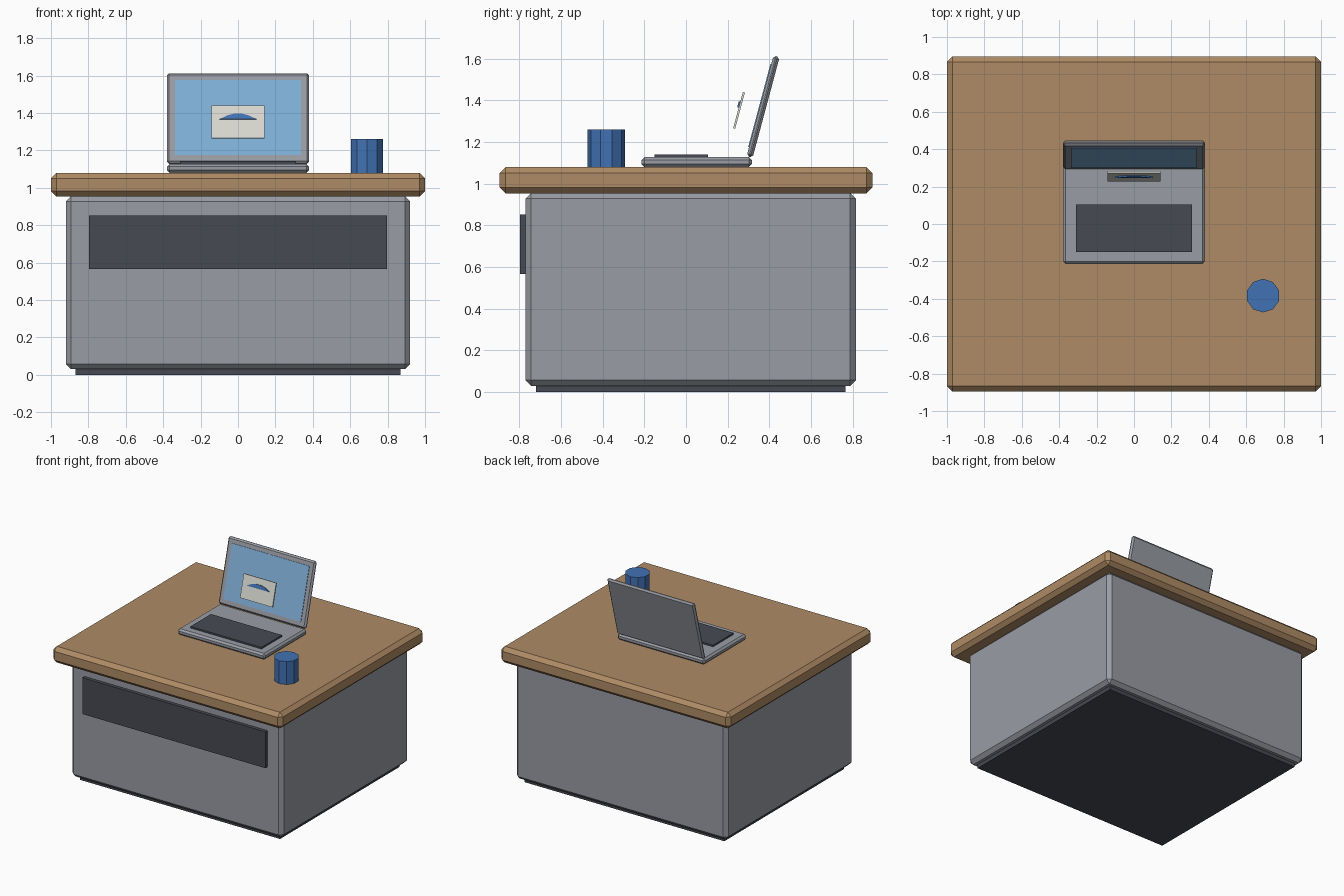
import bpy, bmesh, math
from mathutils import Matrix

if "Cube" in bpy.data.objects:
    bpy.data.objects.remove(bpy.data.objects["Cube"])

def material(name, rgb):
    m = bpy.data.materials.new(name)
    m.diffuse_color = (*rgb, 1)
    m.use_nodes = True
    m.node_tree.nodes["Principled BSDF"].inputs["Base Color"].default_value = m.diffuse_color
    return m

WOOD = material("warm wood", (0.43, 0.26, 0.13))
GREY = material("metal grey", (0.32, 0.335, 0.375))
DARK = material("dark slate", (0.062, 0.068, 0.086))
BLUE = material("strong blue", (0.053, 0.17, 0.46))
SCREEN = material("screen blue", (0.215, 0.43, 0.68))
PAPER = material("off white", (0.70, 0.70, 0.64))
TILT = math.radians(-15)   # lid leans back

def finish(bm, name, mat, loc=(0, 0, 0), tilt=0):
    bmesh.ops.recalc_face_normals(bm, faces=bm.faces[:])
    me = bpy.data.meshes.new(name)
    bm.to_mesh(me)
    bm.free()
    me.materials.append(mat)
    ob = bpy.data.objects.new(name, me)
    ob.location = loc
    ob.rotation_euler.x = tilt
    bpy.context.collection.objects.link(ob)
    return ob

def box(name, mat, size, loc, bevel=0, tilt=0):
    bm = bmesh.new()
    bmesh.ops.create_cube(bm, size=1, matrix=Matrix.Diagonal((*size, 1)))
    if bevel:
        bmesh.ops.bevel(bm, geom=bm.edges[:], offset=bevel, segments=1,
                        affect='EDGES')
    return finish(bm, name, mat, loc, tilt)

def span(name, mat, x, y, z, bevel=0):
    """Box from half width x, y range and z range."""
    return box(name, mat, (2 * x, y[1] - y[0], z[1] - z[0]),
               (0, sum(y) / 2, sum(z) / 2), bevel)

# Desk
span("plinth", DARK, 0.87, (-0.72, 0.766), (0, 0.05))
span("cabinet", GREY, 0.92, (-0.77, 0.815), (0.03, 0.955), 0.027)
span("drawer_panel", DARK, 0.797, (-0.797, -0.76), (0.567, 0.853))
span("table_top", WOOD, 1.0, (-0.895, 0.895), (0.953, 1.08), 0.029)

# Laptop
span("laptop_base", GREY, 0.38, (-0.214, 0.316), (1.08, 1.127), 0.014)
span("keyboard", DARK, 0.309, (-0.15, 0.105), (1.12, 1.14))
lid = (0, 0.37, 1.37)
box("laptop_lid", GREY, (0.76, 0.03, 0.50), lid, 0.012, TILT)
n = (0, -math.cos(TILT), -math.sin(TILT))   # screen facing direction
box("display", SCREEN, (0.674, 0.008, 0.413),
    [c + 0.016 * d for c, d in zip((0, 0.3712, 1.3705), n)], 0, TILT)

# Floating card with a low arched emblem in front of it
box("card", PAPER, (0.282, 0.01, 0.18), (0, 0.2545, 1.352), 0, TILT)
bm = bmesh.new()
arch = [(-0.1, 0), (0.1, 0), (0.055, 0.022), (0.025, 0.03), (-0.025, 0.03), (-0.055, 0.022)]
face = bm.faces.new([bm.verts.new((x, 0, z)) for x, z in arch])
ext = bmesh.ops.extrude_face_region(bm, geom=[face])
bmesh.ops.translate(bm, vec=(0, -0.008, 0),
                    verts=[v for v in ext["geom"] if isinstance(v, bmesh.types.BMVert)])
finish(bm, "card_arch", BLUE, (0, 0.2535, 1.365), TILT)

# Ten-sided solid cup
bm = bmesh.new()
bmesh.ops.create_cone(bm, cap_ends=True, segments=10, radius1=0.09, radius2=0.09, depth=0.18)
finish(bm, "cup", BLUE, (0.69, -0.383, 1.17))
